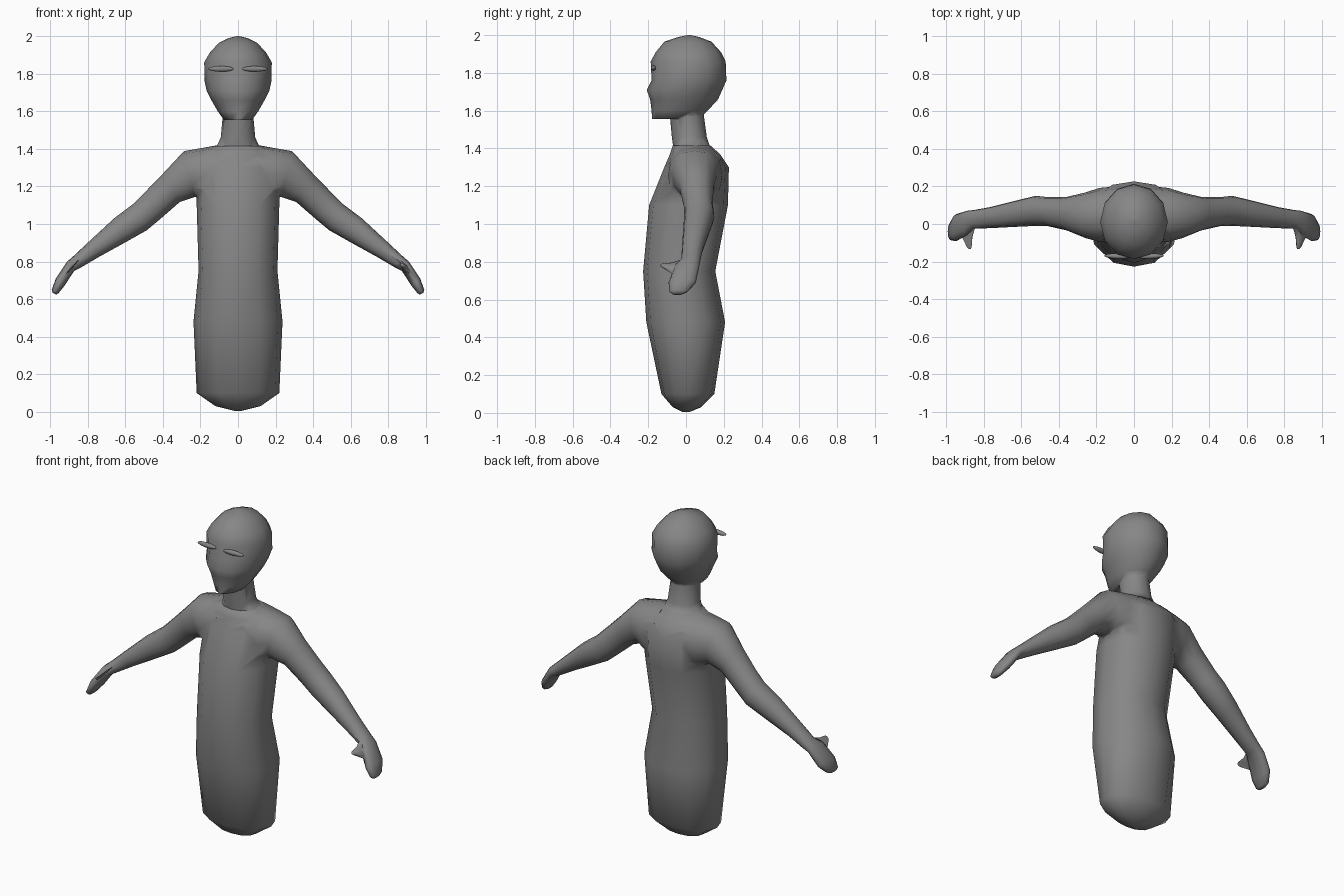
import bpy, bmesh
from math import cos, sin, pi, radians
from mathutils import Vector

if "Cube" in bpy.data.objects:
    bpy.data.objects.remove(bpy.data.objects["Cube"])

grey = bpy.data.materials.new("dark_grey")
grey.diffuse_color = (0.24, 0.24, 0.24, 1)
grey.use_nodes = True
grey.node_tree.nodes["Principled BSDF"].inputs["Base Color"].default_value = grey.diffuse_color


def loft(name, rings, sides=12, power=2.0):
    """Skin closed rings; each ring is (centre, half-axis u, half-axis v)."""
    bm = bmesh.new()
    loops = []
    for c, u, v in rings:
        loop = []
        for i in range(sides):
            a = 2 * pi * i / sides
            ca, sa = cos(a), sin(a)
            k = (abs(ca) ** power + abs(sa) ** power) ** (-1 / power)
            loop.append(bm.verts.new(Vector(c) + Vector(u) * ca * k + Vector(v) * sa * k))
        loops.append(loop)
    for a, b in zip(loops, loops[1:]):
        for i in range(sides):
            j = (i + 1) % sides
            bm.faces.new((a[i], a[j], b[j], b[i]))
    bm.faces.new(loops[0][::-1])
    bm.faces.new(loops[-1])
    bmesh.ops.recalc_face_normals(bm, faces=bm.faces[:])
    me = bpy.data.meshes.new(name)
    bm.to_mesh(me)
    bm.free()
    me.materials.append(grey)
    ob = bpy.data.objects.new(name, me)
    bpy.context.collection.objects.link(ob)
    return ob


def upright(rows):
    """Horizontal rings from (z, half width, front y, back y)."""
    return [((0, (f + b) / 2, z), (w, 0, 0), (0, (b - f) / 2, 0)) for z, w, f, b in rows]


def limb(rows, s):
    """Slanted rings from (upper x, upper z, lower x, lower z, front y, back y)."""
    return [((s * (ux + lx) / 2, (f + b) / 2, (uz + lz) / 2),
             (s * (ux - lx) / 2, 0, (uz - lz) / 2),
             (0, (b - f) / 2, 0)) for ux, uz, lx, lz, f, b in rows]


def smooth(ob, angle):
    bpy.ops.object.select_all(action='DESELECT')
    ob.select_set(True)
    bpy.context.view_layer.objects.active = ob
    bpy.ops.object.shade_smooth_by_angle(angle=radians(angle))


# torso
body = loft("body", upright([
    (0.005, 0.02, -0.02, 0.02), (0.03, 0.12, -0.07, 0.08), (0.10, 0.22, -0.13, 0.15),
    (0.48, 0.237, -0.21, 0.207), (0.75, 0.21, -0.227, 0.155), (1.10, 0.22, -0.195, 0.222),
    (1.30, 0.225, -0.115, 0.227), (1.37, 0.20, -0.085, 0.18), (1.415, 0.13, -0.07, 0.13),
]), power=2.25)

# neck
neck = loft("neck", upright([
    (1.30, 0.15, -0.07, 0.14), (1.41, 0.115, -0.068, 0.127), (1.46, 0.092, -0.075, 0.11),
    (1.57, 0.082, -0.085, 0.095), (1.65, 0.08, -0.08, 0.09),
]))

# head with a chin and a nose bump
head = loft("head", upright([
    (1.555, 0.075, -0.18, 0.07), (1.60, 0.108, -0.182, 0.115), (1.66, 0.142, -0.19, 0.17),
    (1.71, 0.167, -0.208, 0.192), (1.76, 0.178, -0.182, 0.214), (1.86, 0.18, -0.187, 0.21),
    (1.91, 0.152, -0.16, 0.185), (1.965, 0.102, -0.115, 0.135), (1.99, 0.05, -0.04, 0.07),
    (2.0, 0.008, 0.01, 0.026),
]))

ARM = [
    (0.08, 1.425, 0.12, 1.10, -0.10, 0.20), (0.19, 1.405, 0.18, 1.11, -0.095, 0.192),
    (0.288, 1.388, 0.228, 1.145, -0.075, 0.168),
    (0.40, 1.268, 0.31, 1.117, -0.035, 0.145), (0.50, 1.165, 0.41, 1.03, -0.012, 0.143),
    (0.56, 1.105, 0.485, 0.967, -0.01, 0.15), (0.66, 1.03, 0.595, 0.905, -0.015, 0.125),
    (0.79, 0.91, 0.74, 0.825, -0.022, 0.09), (0.87, 0.835, 0.83, 0.772, -0.025, 0.075),
    (0.91, 0.80, 0.872, 0.75, -0.06, 0.07), (0.97, 0.71, 0.925, 0.67, -0.092, 0.052),
    (0.992, 0.65, 0.955, 0.632, -0.087, 0.008), (0.987, 0.633, 0.968, 0.624, -0.07, -0.02),
]

parts = [neck, head]
for s, side in ((-1, "right"), (1, "left")):
    # arm and hand
    parts.append(loft(side + "_arm", limb(ARM, s), power=2.3))
    # thumb
    parts.append(loft(side + "_thumb", [
        ((s * 0.885, -0.01, 0.765), (s * 0.042, 0, -0.052), (0.015, 0, 0.013)),
        ((s * 0.888, -0.07, 0.765), (s * 0.026, 0, -0.032), (0.013, 0, 0.011)),
        ((s * 0.877, -0.125, 0.78), (s * 0.011, 0, -0.009), (0.006, 0, 0.007)),
        ((s * 0.875, -0.134, 0.78), (s * 0.004, 0, -0.004), (0.003, 0, 0.003)),
    ], sides=8))

# fuse everything into one skin
for p in parts:
    m = body.modifiers.new(p.name, 'BOOLEAN')
    m.operation = 'UNION'
    m.solver = 'EXACT'
    m.object = p
bpy.context.view_layer.objects.active = body
body.select_set(True)
for m in list(body.modifiers):
    bpy.ops.object.modifier_apply(modifier=m.name)
for p in parts:
    bpy.data.objects.remove(p)
smooth(body, 75)

# eyes: thin flattened ellipsoids
for s, side in ((-1, "right"), (1, "left")):
    bpy.ops.mesh.primitive_uv_sphere_add(segments=16, ring_count=8, radius=1,
                                         location=(s * 0.09, -0.172, 1.826),
                                         rotation=(0, 0, s * radians(3)))
    eye = bpy.context.object
    eye.name = side + "_eye"
    eye.scale = (0.069, 0.014, 0.015)
    eye.data.materials.append(grey)
    smooth(eye, 60)
